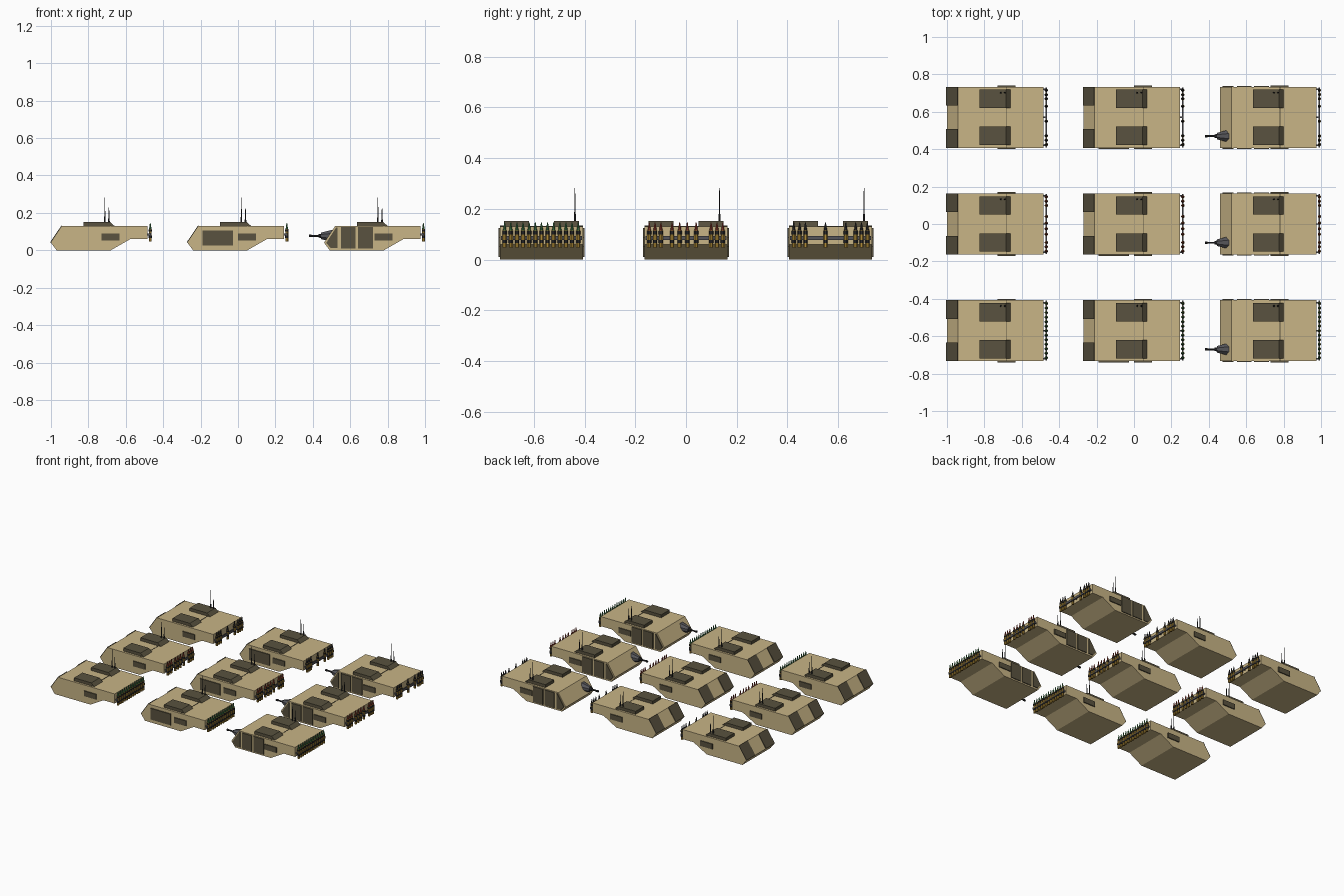
import bpy, bmesh, math
from mathutils import Matrix, Vector

if "Cube" in bpy.data.objects:
    bpy.data.objects.remove(bpy.data.objects["Cube"])


def mat(name, c):
    m = bpy.data.materials.new(name)
    m.diffuse_color = (*c, 1)
    m.use_nodes = True
    m.node_tree.nodes["Principled BSDF"].inputs["Base Color"].default_value = m.diffuse_color
    return m


TAN = mat("tan", (0.58, 0.46, 0.24))
DARK = mat("dark_olive", (0.10, 0.085, 0.05))
STEEL = mat("steel", (0.09, 0.09, 0.10))
BLACK = mat("black", (0.025, 0.025, 0.027))
BRASS = mat("brass", (0.45, 0.27, 0.04))
GREEN = mat("green", (0.05, 0.20, 0.07))
RED = mat("red", (0.30, 0.05, 0.03))


def finish(name, bm, material, at):
    bmesh.ops.recalc_face_normals(bm, faces=bm.faces)
    me = bpy.data.meshes.new(name)
    bm.to_mesh(me)
    bm.free()
    me.materials.append(material)
    ob = bpy.data.objects.new(name, me)
    ob.location = at
    bpy.context.collection.objects.link(ob)
    return ob


def extrude_y(name, pts, y0, y1, material, at):
    """Side profile in x and z, pushed along y."""
    bm = bmesh.new()
    f = bm.faces.new([bm.verts.new((x, y0, z)) for x, z in pts])
    r = bmesh.ops.extrude_face_region(bm, geom=[f])
    vs = [g for g in r["geom"] if isinstance(g, bmesh.types.BMVert)]
    bmesh.ops.translate(bm, vec=(0, y1 - y0, 0), verts=vs)
    return finish(name, bm, material, at)


def rect(x0, x1, z0, z1):
    return [(x0, z0), (x1, z0), (x1, z1), (x0, z1)]


def add_cone(bm, p0, p1, r0, r1, n=8):
    p0, p1 = Vector(p0), Vector(p1)
    d = p1 - p0
    m = Matrix.Translation((p0 + p1) / 2) @ d.to_track_quat('Z', 'Y').to_matrix().to_4x4()
    m = m @ Matrix.Rotation(math.pi / n, 4, 'Z')
    bmesh.ops.create_cone(bm, cap_ends=True, segments=n, radius1=r0, radius2=r1,
                          depth=d.length, matrix=m)


def cones(name, parts, material, at):
    bm = bmesh.new()
    for p in parts:
        add_cone(bm, *p)
    return finish(name, bm, material, at)


HULL = [(0, .04), (.06, .13), (.515, .13), (.515, .06), (.425, .06), (.32, 0), (.03, 0)]
HATCH = [(.175, .13), (.34, .13), (.315, .152), (.175, .152)]
NOSE_PLATE = [(0, .04), (.06, .13), (.057, .134), (-.004, .043)]
WEDGE = [(.012, .04), (.065, .122), (.072, .122), (.072, .012), (.035, .012)]
HW = 0.163

# Rear rack contents for each row: positions across, tip colour
RACKS = [
    ([-.145 + i * .29 / 12 for i in range(13)], GREEN),
    ([-.145, -.122, -.099, -.055, -.025, .005, .04, .099, .122, .145], RED),
    ([-.145, -.122, -.099, -.02, .06, .099, .122, .145], BLACK),
]


def vehicle(col, row):
    at = (-1 + .73 * col, (row - 1) * .57, 0)
    extrude_y("hull", HULL, -HW, HW, TAN, at)
    extrude_y("roof_seam", rect(.318, .322, .129, .132), -HW, HW, DARK, at)
    # roof hatches and side vents
    for s in (-1, 1):
        extrude_y("roof_hatch", HATCH, s * .05, s * .148, DARK, at)
        extrude_y("side_vent", rect(.27, .367, .052, .09), s * HW, s * .17, DARK, at)
    # antennas
    a = []
    for x, top in ((.288, .282), (.31, .232)):
        a += [((x, .132, .15), (x, .132, .18), .005, .0035),
              ((x, .132, .18), (x, .132, top), .003, .001)]
    cones("antennas", a, BLACK, at)

    # rear rack
    extrude_y("rack_rail", rect(.527, .534, .077, .093), -.16, .16, STEEL, at)
    for s in (-1, 0, 1):
        extrude_y("rack_bracket", rect(.512, .53, .08, .09), s * .15 - .004, s * .15 + .004,
                  STEEL, at)
    ys, tip = RACKS[row]
    x = .531
    cones("rack_canisters", [((x, y, .047), (x, y, .115), .0085, .0085) for y in ys], BRASS, at)
    cones("canister_collars", [((x, y, z), (x, y, z + .012), .0092, .0092)
                               for y in ys for z in (.066, .100)], BLACK, at)
    cones("canister_tips", [((x, y, .115), (x, y, .146), .007, .002) for y in ys], tip, at)

    if col < 2:
        # dark plates on the sloped nose
        for s in (-1, 1):
            extrude_y("nose_plate", NOSE_PLATE, s * .063, s * HW, DARK, at)
    if col == 1:
        # one large door on the near side
        extrude_y("side_door", rect(.08, .243, .025, .107), -HW, -.17, DARK, at)
    if col == 2:
        # armour plates on both sides
        for s in (-1, 1):
            for pts in (WEDGE, rect(.09, .168, .01, .124), rect(.182, .262, .01, .124)):
                extrude_y("side_armour", pts, s * HW, s * .169, DARK, at)
        # nose gun
        y, z = -.1, .077
        cones("gun_mount", [((-.016, y, z), (.05, y, z), .019, .037)], STEEL, at)
        cones("gun_barrel", [((-.08, y, z), (-.01, y, z), .0055, .0055),
                             ((-.08, y, z), (-.066, y, z), .0075, .0075),
                             ((-.03, y, z), (-.01, y, z), .010, .013)], BLACK, at)


for c in range(3):
    for r in range(3):
        vehicle(c, r)
